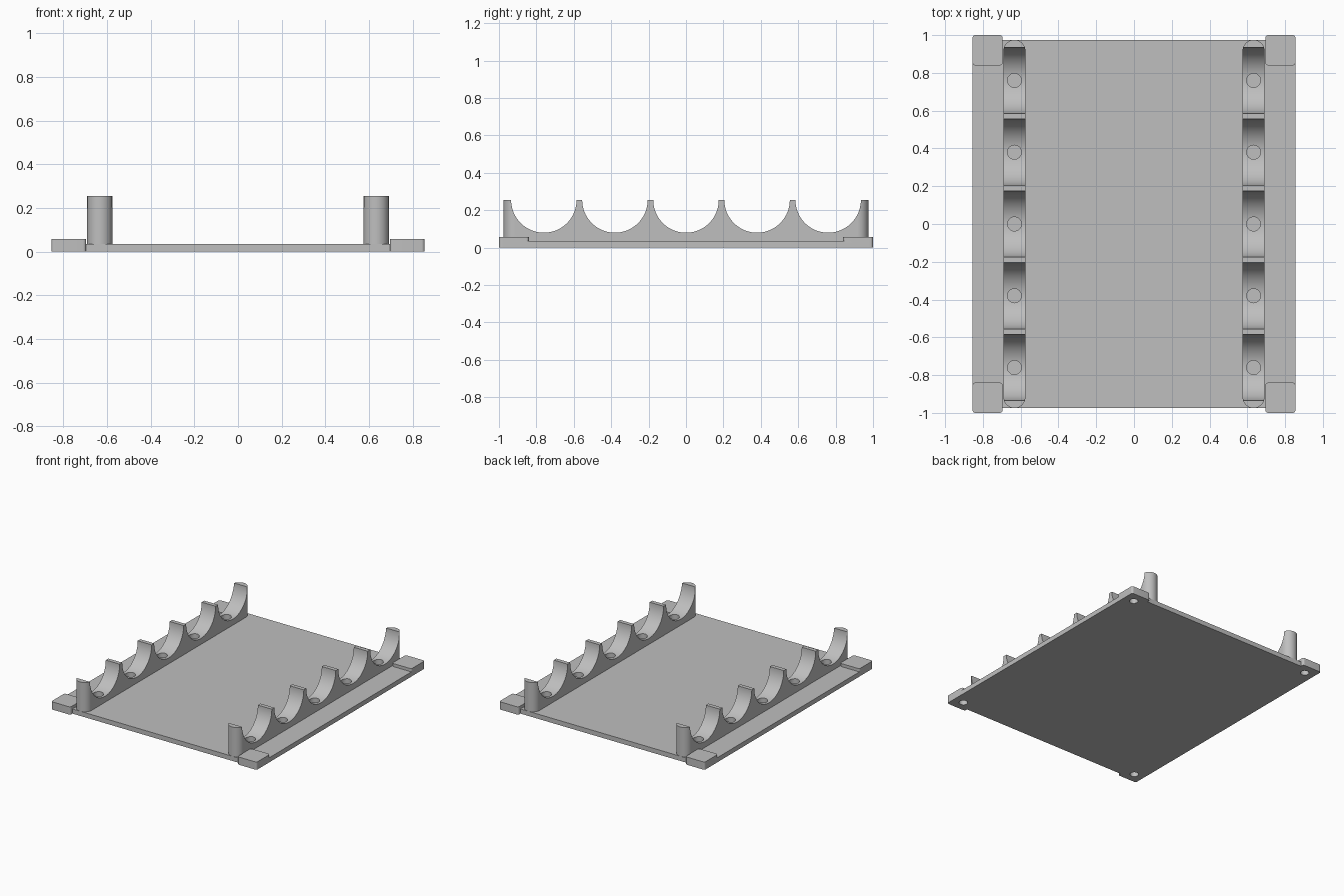
import bpy, bmesh
from math import pi, cos, sin, radians

cube = bpy.data.objects.get("Cube")
if cube:
    bpy.data.objects.remove(cube)

grey = bpy.data.materials.new("plain_grey")
grey.use_nodes = True
colour = (0.52, 0.52, 0.52, 1)
grey.diffuse_color = colour
grey.node_tree.nodes["Principled BSDF"].inputs["Base Color"].default_value = colour


def prism(name, outline, z0, z1):
    """Extrude a closed xy outline from z0 to z1."""
    bm = bmesh.new()
    face = bm.faces.new([bm.verts.new((x, y, z0)) for x, y in outline])
    top = bmesh.ops.extrude_face_region(bm, geom=[face])["geom"]
    bmesh.ops.translate(bm, vec=(0, 0, z1 - z0),
                        verts=[v for v in top if isinstance(v, bmesh.types.BMVert)])
    bmesh.ops.recalc_face_normals(bm, faces=bm.faces)
    mesh = bpy.data.meshes.new(name)
    bm.to_mesh(mesh)
    bm.free()
    mesh.materials.append(grey)
    obj = bpy.data.objects.new(name, mesh)
    bpy.context.collection.objects.link(obj)
    return obj


def rounded_rect(cx, cy, hx, hy, r, steps=8):
    """Rectangle outline with rounded corners, centred on (cx, cy)."""
    points = []
    for q, (sx, sy) in enumerate(((1, 1), (-1, 1), (-1, -1), (1, -1))):
        for i in range(steps + 1):
            a = (q + i / steps) * pi / 2
            p = (cx + sx * (hx - r) + r * cos(a), cy + sy * (hy - r) + r * sin(a))
            if not points or abs(p[0] - points[-1][0]) + abs(p[1] - points[-1][1]) > 1e-5:
                points.append(p)
    if abs(points[0][0] - points[-1][0]) + abs(points[0][1] - points[-1][1]) < 1e-5:
        points.pop()
    return points


def circle(cx, cy, r, n=40):
    return [(cx + r * cos(2 * pi * i / n), cy + r * sin(2 * pi * i / n)) for i in range(n)]


def combine(obj, tools, operation):
    """Apply booleans and remove the tool objects."""
    for tool in tools:
        mod = obj.modifiers.new("bool", "BOOLEAN")
        mod.operation, mod.object, mod.solver = operation, tool, "EXACT"
        tool.hide_render = True
    graph = bpy.context.evaluated_depsgraph_get()
    mesh = bpy.data.meshes.new_from_object(obj.evaluated_get(graph))
    obj.modifiers.clear()
    obj.data = mesh
    for tool in tools:
        bpy.data.objects.remove(tool)


def shade(obj):
    bpy.ops.object.select_all(action="DESELECT")
    obj.select_set(True)
    bpy.context.view_layer.objects.active = obj
    bpy.ops.object.shade_smooth_by_angle(angle=radians(30))


HALF_X, PLATE_Y, PLATE_TOP = 0.855, 0.975, 0.035
BLOCK_X, BLOCK_Y = 0.775, 0.92
RAIL_X, RAIL_R, RAIL_TOP = 0.633, 0.058, 0.255
PITCH, CRADLE_R = 0.38, 0.175
corners = [(sx, sy) for sx in (-1, 1) for sy in (-1, 1)]

# Base plate with raised corner blocks and blind holes underneath
base = prism("base_plate", [(-HALF_X, -PLATE_Y), (HALF_X, -PLATE_Y),
                            (HALF_X, PLATE_Y), (-HALF_X, PLATE_Y)], 0, PLATE_TOP)
combine(base, [prism("corner_block", rounded_rect(sx * BLOCK_X, sy * BLOCK_Y, 0.08, 0.08, 0.015),
                     0, 0.058) for sx, sy in corners], "UNION")
combine(base, [prism("corner_hole", circle(sx * BLOCK_X, sy * BLOCK_Y, 0.03), -0.05, 0.04)
               for sx, sy in corners], "DIFFERENCE")
shade(base)

# Two upright rails, each with five round cradles and a hole in every cradle
for side, sx in (("right", -1), ("left", 1)):
    x = sx * RAIL_X
    rail = prism(side + "_cradle_rail",
                 rounded_rect(x, 0, RAIL_R, PLATE_Y, RAIL_R, 16), PLATE_TOP - 0.005, RAIL_TOP)
    cutters = []
    for i in range(-2, 3):
        cradle = prism("cradle_cutter", circle(0, 0, CRADLE_R, 80), -0.1, 0.1)
        cradle.rotation_euler = (0, pi / 2, 0)
        cradle.location = (x, i * PITCH, RAIL_TOP)
        cutters += [cradle, prism("hole_cutter", circle(x, i * PITCH, 0.037),
                                  PLATE_TOP + 0.003, RAIL_TOP - 0.05)]
    combine(rail, cutters, "DIFFERENCE")
    shade(rail)
